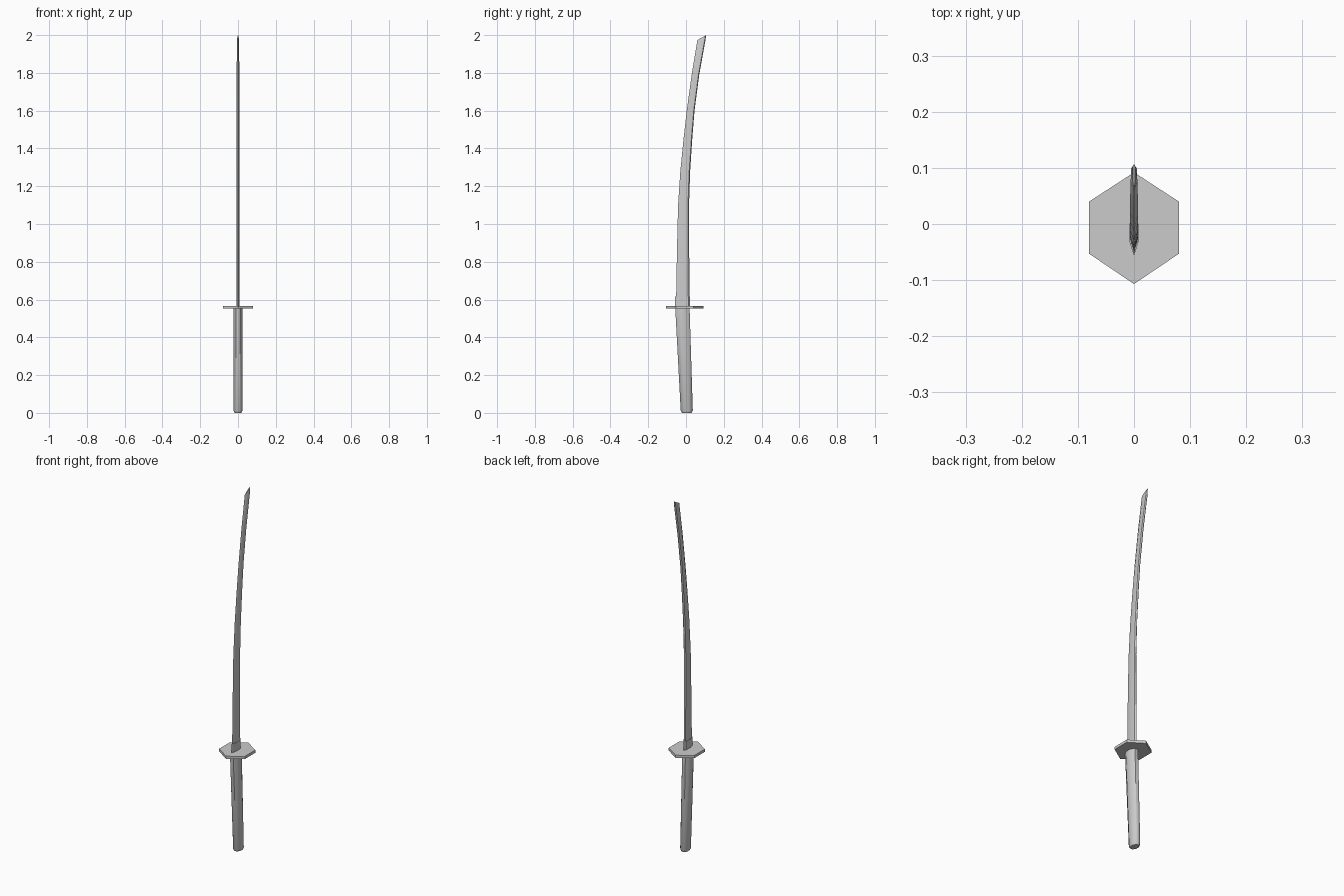
import bpy, bmesh
from math import cos, sin, pi

if "Cube" in bpy.data.objects:
    bpy.data.objects.remove(bpy.data.objects["Cube"])


def loft(name, rings, smooth=None):
    """Skin a list of equal-sized vertex rings and cap both ends."""
    bm = bmesh.new()
    loops = [[bm.verts.new(p) for p in ring] for ring in rings]
    n = len(loops[0])
    for a, b in zip(loops, loops[1:]):
        for i in range(n):
            j = (i + 1) % n
            bm.faces.new((a[i], a[j], b[j], b[i]))
    bm.faces.new(loops[0][::-1])
    bm.faces.new(loops[-1])
    bmesh.ops.recalc_face_normals(bm, faces=bm.faces)
    mesh = bpy.data.meshes.new(name)
    bm.to_mesh(mesh)
    bm.free()
    ob = bpy.data.objects.new(name, mesh)
    bpy.context.collection.objects.link(ob)
    if smooth:
        bpy.ops.object.select_all(action='DESELECT')
        ob.select_set(True)
        bpy.context.view_layer.objects.active = ob
        bpy.ops.object.shade_smooth_by_angle(angle=smooth)
    return ob


def blade_ring(edge, spine, z_edge, z_spine, half):
    """Six-sided blade section: sharp edge at -y, ridged spine at +y."""
    section = [(0, 0), (1, 0.35), (0.85, 0.9), (0, 1), (-0.85, 0.9), (-1, 0.35)]
    return [(x * half, edge + (spine - edge) * t, z_edge + (z_spine - z_edge) * t)
            for x, t in section]


def oval_ring(y0, y1, z, half):
    """Eight-sided handle section with flats on the sides."""
    s = 1 / cos(pi / 8)
    return [(half * s * cos(a), (y0 + y1) / 2 + (y1 - y0) / 2 * s * sin(a), z)
            for a in (pi / 8 + k * pi / 4 for k in range(8))]


# Curved blade with slanted tip: edge y, spine y, edge z, spine z, half thickness
stations = [
    (-0.053, 0.019, 0.56, 0.56, 0.007),
    (-0.048, 0.017, 0.85, 0.85, 0.007),
    (-0.042, 0.016, 1.10, 1.10, 0.007),
    (-0.030, 0.022, 1.28, 1.28, 0.007),
    (-0.013, 0.033, 1.45, 1.45, 0.007),
    (0.004, 0.045, 1.60, 1.60, 0.007),
    (0.030, 0.070, 1.79, 1.79, 0.007),
    (0.060, 0.103, 1.973, 1.973, 0.006),
    (0.064, 0.107, 1.976, 2.00, 0.003),
]
loft("blade", [blade_ring(*s) for s in stations], 0.6)

# Collar at the blade root
loft("blade_collar", [blade_ring(-0.057, 0.02, z, z, 0.0085) for z in (0.56, 0.615)], 0.6)

# Hexagonal guard
hexagon = [(0, 0.092), (-0.08, 0.04), (-0.08, -0.053),
           (0, -0.107), (0.08, -0.053), (0.08, 0.04)]
loft("guard", [[(x, y, z) for x, y in hexagon] for z in (0.552, 0.567)])

# Slightly tilted handle with a chamfered butt
loft("handle", [oval_ring(-0.021, 0.030, 0.0, 0.018),
                oval_ring(-0.028, 0.036, 0.012, 0.024),
                oval_ring(-0.057, 0.019, 0.556, 0.024)], 0.85)
